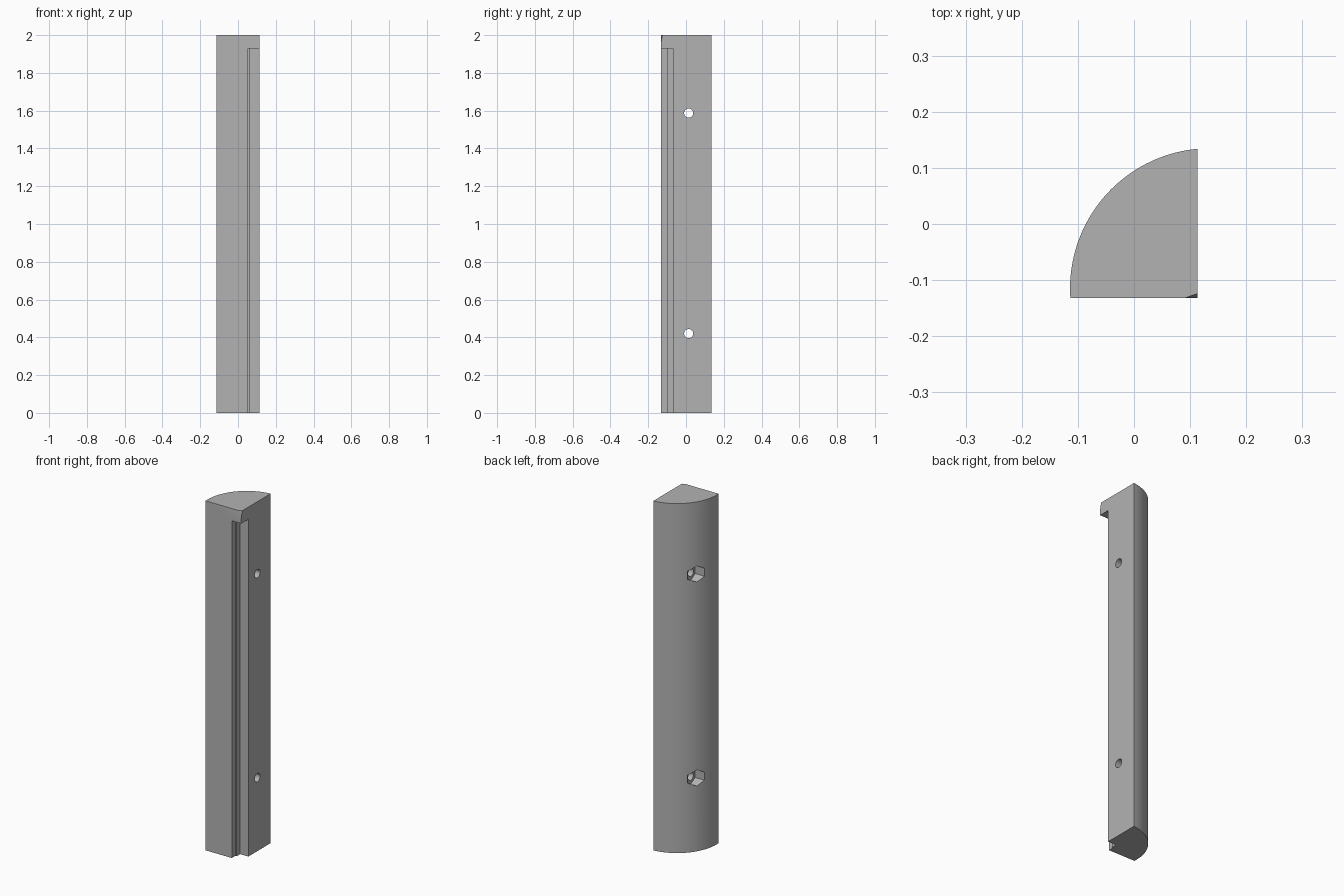
import bpy, bmesh, math
from mathutils import Vector

if "Cube" in bpy.data.objects:
    bpy.data.objects.remove(bpy.data.objects["Cube"])

RIGHT, FRONT, HEIGHT = 0.113, -0.132, 2.0
CENTRE, RADIUS = Vector((0.136, -0.115)), 0.25

grey = bpy.data.materials.new("plain_grey")
grey.use_nodes = True
grey.diffuse_color = (0.45, 0.45, 0.45, 1)
grey.node_tree.nodes["Principled BSDF"].inputs["Base Color"].default_value = grey.diffuse_color


def prism(name, points, push):
    """Extrude a closed outline of 3D points along a vector."""
    bm = bmesh.new()
    face = bm.faces.new([bm.verts.new(p) for p in points])
    top = bmesh.ops.extrude_face_region(bm, geom=[face])["geom"]
    moved = [v for v in top if isinstance(v, bmesh.types.BMVert)]
    bmesh.ops.translate(bm, verts=moved, vec=push)
    bmesh.ops.recalc_face_normals(bm, faces=bm.faces)
    mesh = bpy.data.meshes.new(name)
    bm.to_mesh(mesh)
    bm.free()
    mesh.materials.append(grey)
    obj = bpy.data.objects.new(name, mesh)
    bpy.context.collection.objects.link(obj)
    return obj


def carve(target, cutter):
    """Subtract a cutter and discard it."""
    mod = target.modifiers.new("cut", "BOOLEAN")
    mod.operation, mod.solver, mod.object = "DIFFERENCE", "EXACT", cutter
    bpy.context.view_layer.objects.active = target
    bpy.ops.object.modifier_apply(modifier=mod.name)
    bpy.data.objects.remove(cutter)


def bore(name, y, z, radius, sides, x0, x1):
    """Cutter along x with a vertex pointing up."""
    ring = [(x0, y + radius * math.sin(t), z + radius * math.cos(t))
            for t in (math.tau * i / sides for i in range(sides))]
    return prism(name, ring, (x1 - x0, 0, 0))


# Quarter-round bar: two flat faces and an arc between them
start = math.pi + math.asin((CENTRE.y - FRONT) / RADIUS)
end = math.acos((RIGHT - CENTRE.x) / RADIUS)
steps = 40
arc = [(CENTRE.x + RADIUS * math.cos(a), CENTRE.y + RADIUS * math.sin(a), 0)
       for a in (start + (end - start) * i / steps for i in range(steps + 1))]
bar = prism("quarter_round_bar", [(RIGHT, FRONT, 0)] + arc, (0, 0, HEIGHT))

# Small clipped corner at the top of the front edge
a, b, c = (Vector(p) for p in ((0.09, FRONT, HEIGHT), (RIGHT, -0.124, HEIGHT),
                               (RIGHT, FRONT, 1.96)))
corner = Vector((RIGHT, FRONT, HEIGHT))
normal = (b - a).cross(c - a).normalized()
if normal.dot(corner - a) < 0:
    normal.negate()
bm = bmesh.new()
bm.from_mesh(bar.data)
bmesh.ops.bisect_plane(bm, geom=bm.verts[:] + bm.edges[:] + bm.faces[:],
                       plane_co=a, plane_no=normal, clear_outer=True)
bmesh.ops.holes_fill(bm, edges=[e for e in bm.edges if e.is_boundary])
bmesh.ops.recalc_face_normals(bm, faces=bm.faces)
bm.to_mesh(bar.data)
bm.free()

# Stepped rebate along the front corner, stopped below the top
rebate = [(0.2, -0.2), (0.053, -0.2), (0.053, -0.1), (0.061, -0.1),
          (0.061, -0.068), (0.2, -0.068)]
carve(bar, prism("rebate_cutter", [(x, y, -0.1) for x, y in rebate], (0, 0, 2.03)))

# Screw holes with hexagonal pockets on the curved side
for z in (0.42, 1.587):
    carve(bar, bore("hole_cutter", 0.014, z, 0.024, 32, -0.2, 0.2))
    carve(bar, bore("pocket_cutter", 0.014, z, 0.046, 6, -0.2, -0.04))

bpy.ops.object.select_all(action="DESELECT")
bar.select_set(True)
bpy.context.view_layer.objects.active = bar
bpy.ops.object.shade_smooth_by_angle(angle=math.radians(25))
